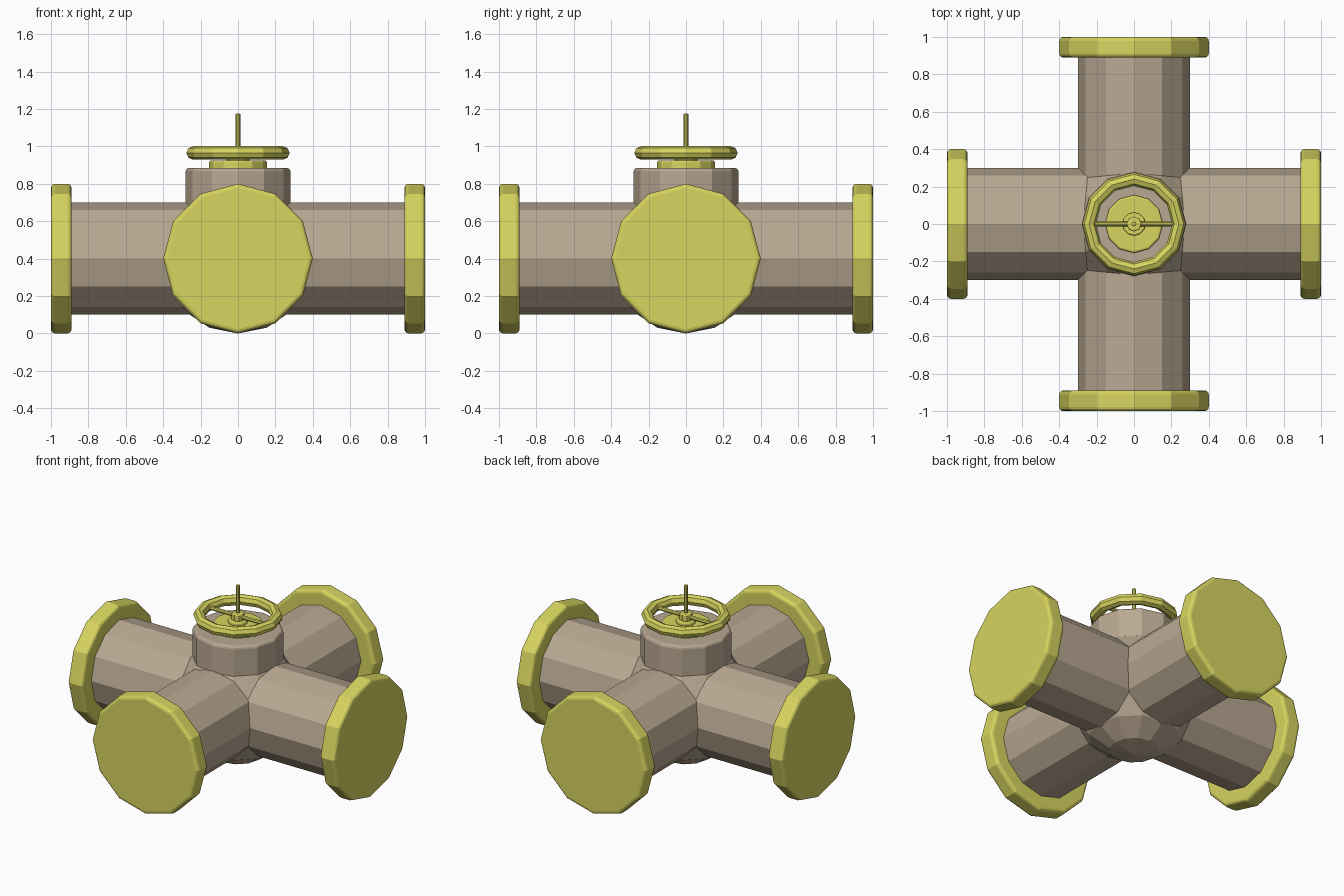
import bpy, bmesh, math
from mathutils import Matrix

if "Cube" in bpy.data.objects:
    bpy.data.objects.remove(bpy.data.objects["Cube"])

def material(name, rgb):
    m = bpy.data.materials.new(name)
    m.diffuse_color = (*rgb, 1)
    m.use_nodes = True
    m.node_tree.nodes["Principled BSDF"].inputs["Base Color"].default_value = m.diffuse_color
    return m

YELLOW = material("yellow paint", (0.68, 0.66, 0.115))
BROWN = material("brown metal", (0.49, 0.395, 0.29))
AXIS = Matrix.Translation((0, 0, 0.4))
CENTRE = 0.4

def finish(name, bm, mat, matrix=Matrix()):
    bm.transform(matrix)
    bmesh.ops.recalc_face_normals(bm, faces=bm.faces)
    me = bpy.data.meshes.new(name)
    bm.to_mesh(me)
    bm.free()
    me.materials.append(mat)
    ob = bpy.data.objects.new(name, me)
    bpy.context.collection.objects.link(ob)
    return ob

def lathe(name, profile, mat, matrix=Matrix(), sides=12, closed=False):
    """Spin (radius, height) points round z; open profiles get flat end caps."""
    bm = bmesh.new()
    rings = [[bm.verts.new((r * math.cos(a), r * math.sin(a), z))
              for a in (2 * math.pi * i / sides for i in range(sides))]
             for r, z in profile]
    pairs = list(zip(rings, rings[1:]))
    if closed:
        pairs.append((rings[-1], rings[0]))
    else:
        bm.faces.new(rings[0])
        bm.faces.new(rings[-1])
    for p, q in pairs:
        for i in range(sides):
            j = (i + 1) % sides
            bm.faces.new((p[i], p[j], q[j], q[i]))
    return finish(name, bm, mat, matrix)

def drum(r, z0, z1, bevel=0.0, bottom=True, steps=3):
    """Profile of a cylinder with rounded rims."""
    if not bevel:
        return [(r, z0), (r, z1)]
    arc = [(r - bevel + bevel * math.cos(t), bevel * math.sin(t))
           for t in (math.pi / 2 * i / steps for i in range(steps + 1))]
    top = [(x, z1 - bevel + h) for x, h in arc]
    low = [(x, z0 + bevel - h) for x, h in reversed(arc)] if bottom else [(r, z0)]
    return low + top

# pipes and end flanges
along_x = AXIS @ Matrix.Rotation(math.pi / 2, 4, 'Y')
along_y = AXIS @ Matrix.Rotation(-math.pi / 2, 4, 'X')
for label, mtx in (("x", along_x), ("y", along_y)):
    lathe(f"pipe_{label}", drum(0.3, -0.95, 0.95), BROWN, mtx)
    for side, z0, z1 in (("negative", -1.0, -0.89), ("positive", 0.89, 1.0)):
        lathe(f"flange_{label}_{side}", drum(0.4, z0, z1, 0.022), YELLOW, mtx)

# round valve body
bm = bmesh.new()
bmesh.ops.create_uvsphere(bm, u_segments=12, v_segments=8, radius=0.4)
finish("valve_body", bm, BROWN, AXIS)

# bonnet, gland and hub
lathe("bonnet", drum(0.28, CENTRE, 0.885, 0.02, bottom=False), BROWN)
lathe("gland", drum(0.155, 0.87, 0.925, 0.012), YELLOW)
lathe("hub_base", drum(0.062, 0.92, 0.945, 0.008), YELLOW)
lathe("hub", drum(0.04, 0.94, 0.99, 0.008), YELLOW, sides=8)

# hand wheel with a single cross bar, and the stem
ring = [(0.24 + 0.036 * math.cos(t), 0.965 + 0.036 * math.sin(t))
        for t in (math.pi / 4 * i for i in range(8))]
lathe("hand_wheel", ring, YELLOW, closed=True)
lathe("wheel_bar", drum(0.013, -0.24, 0.24), YELLOW,
      Matrix.Translation((0, 0, 0.965)) @ Matrix.Rotation(math.pi / 2, 4, 'Y'), sides=8)
lathe("stem", drum(0.013, 0.9, 1.175, 0.006, bottom=False), YELLOW, sides=8)
